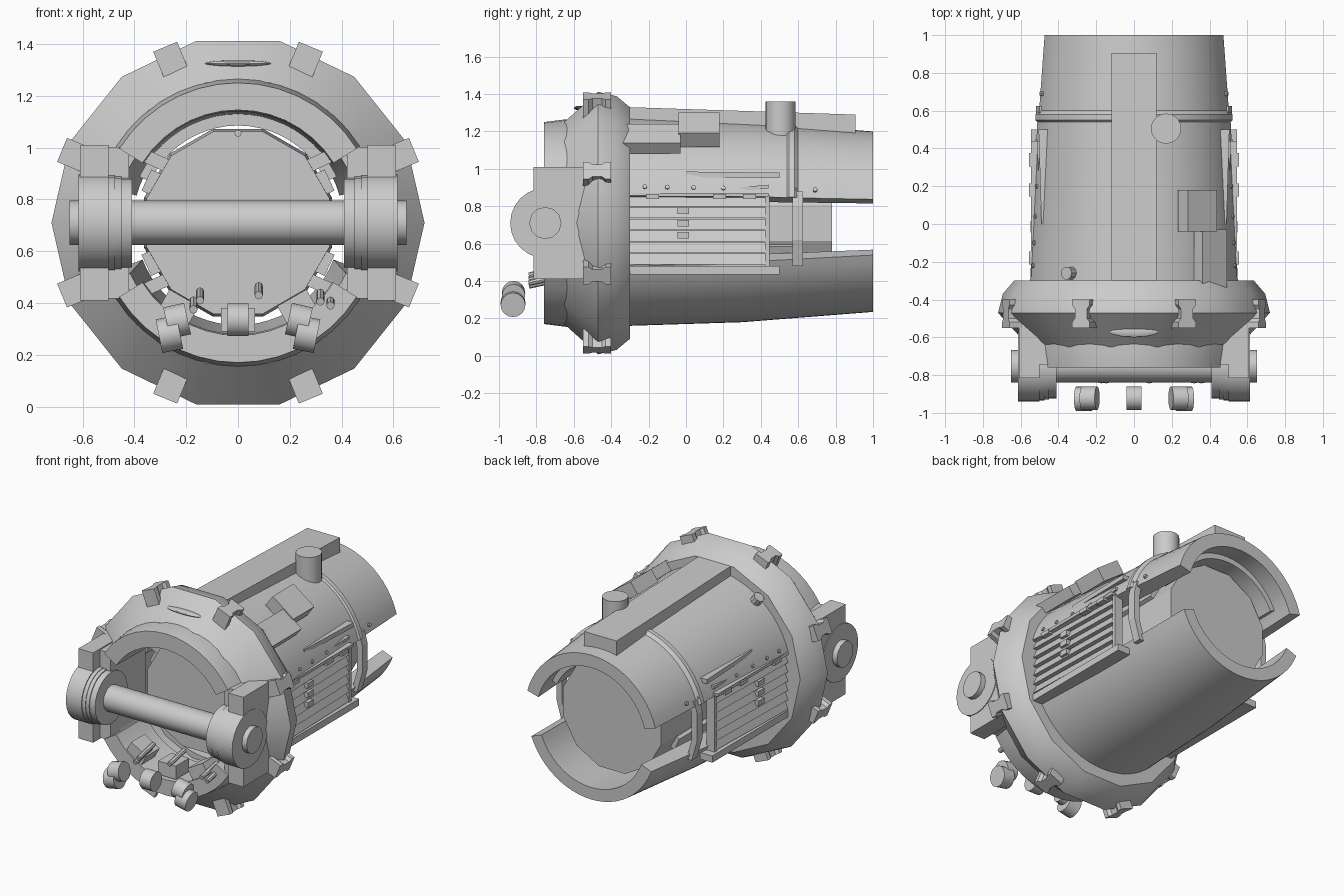
import bpy, bmesh, math
from mathutils import Vector, Matrix

if "Cube" in bpy.data.objects:
    bpy.data.objects.remove(bpy.data.objects["Cube"])

CZ = 0.71  # height of the long axis
grey = bpy.data.materials.new("hull_grey")
grey.diffuse_color = (0.6, 0.6, 0.6, 1)
grey.use_nodes = True
grey.node_tree.nodes["Principled BSDF"].inputs["Base Color"].default_value = grey.diffuse_color


def finish(name, bm, smooth=True):
    bmesh.ops.recalc_face_normals(bm, faces=bm.faces)
    me = bpy.data.meshes.new(name)
    bm.to_mesh(me)
    bm.free()
    me.materials.append(grey)
    ob = bpy.data.objects.new(name, me)
    bpy.context.collection.objects.link(ob)
    if smooth:
        bpy.ops.object.select_all(action='DESELECT')
        bpy.context.view_layer.objects.active = ob
        ob.select_set(True)
        bpy.ops.object.shade_smooth_by_angle(angle=math.radians(31))
    return ob


def box(name, c, s, roll=0.0, pitch=0.0):
    """Box at centre c, size s, rolled about y then pitched about x (degrees)."""
    bm = bmesh.new()
    m = (Matrix.Translation(c) @ Matrix.Rotation(math.radians(roll), 4, 'Y')
         @ Matrix.Rotation(math.radians(pitch), 4, 'X') @ Matrix.Diagonal((*s, 1)))
    bmesh.ops.create_cube(bm, size=1, matrix=m)
    return finish(name, bm, False)


def rod(name, a, b, r, n=16):
    """Cylinder between two points."""
    a, b = Vector(a), Vector(b)
    d = b - a
    bm = bmesh.new()
    m = Matrix.Translation((a + b) / 2) @ d.to_track_quat('Z', 'Y').to_matrix().to_4x4()
    bmesh.ops.create_cone(bm, cap_ends=True, segments=n, radius1=r, radius2=r,
                          depth=d.length, matrix=m)
    return finish(name, bm)


def prism(name, pts, d):
    """Extrude a closed polygon of 3D points by vector d."""
    bm = bmesh.new()
    f = bm.faces.new([bm.verts.new(p) for p in pts])
    g = bmesh.ops.extrude_face_region(bm, geom=[f])
    bmesh.ops.translate(bm, vec=d, verts=[v for v in g['geom'] if isinstance(v, bmesh.types.BMVert)])
    return finish(name, bm, False)


def revolve(name, prof, n, span=None):
    """Turn a closed (y, r) profile about the long axis; span(y) gives start and end angle."""
    bm = bmesh.new()
    rows = []
    for i in range(n + (1 if span else 0)):
        row = []
        for y, r in prof:
            a0, a1 = span(y) if span else (0, 360)
            a = math.radians(a0 + (a1 - a0) * i / n)
            row.append(bm.verts.new((r * math.cos(a), y, CZ + r * math.sin(a))))
        rows.append(row)
    k = len(prof)
    for i in range(n):
        p, q = rows[i], rows[(i + 1) % len(rows)]
        for j in range(k):
            bm.faces.new((p[j], p[(j + 1) % k], q[(j + 1) % k], q[j]))
    if span:
        bm.faces.new(rows[0])
        bm.faces.new(rows[-1])
    return finish(name, bm)


def polar(deg, r, y):
    a = math.radians(deg)
    return Vector((r * math.cos(a), y, CZ + r * math.sin(a)))


# Faceted front ring and its split collar
revolve("front_ring", [(-0.65, 0.555), (-0.47, 0.72), (-0.37, 0.695), (-0.30, 0.635),
                       (-0.30, 0.50), (-0.65, 0.50)], 14)
for nm, lo, hi in (("collar_top", 32, 148), ("collar_bottom", 212, 328)):
    revolve(nm, [(-0.76, 0.54), (-0.64, 0.555), (-0.45, 0.54), (-0.45, 0.43), (-0.76, 0.435)],
            14, lambda y: (lo, hi))
box_lens = bmesh.new()
bmesh.ops.create_uvsphere(box_lens, u_segments=16, v_segments=8, radius=1, matrix=Matrix.Translation(
    (0, -0.57, 1.325)) @ Matrix.Diagonal((0.13, 0.03, 0.012, 1)))
finish("ring_lens", box_lens)

# Waisted clamps around the ring
for i in range(8):
    a = math.radians(22.5 + 45 * i)
    u, t = Vector((math.cos(a), 0, math.sin(a))), Vector((-math.sin(a), 0, math.cos(a)))
    shape = [(-0.05, -0.55), (0.05, -0.55), (0.05, -0.52), (0.035, -0.50), (0.035, -0.45),
             (0.05, -0.43), (0.05, -0.40), (-0.05, -0.40), (-0.05, -0.43), (-0.035, -0.45),
             (-0.035, -0.50), (-0.05, -0.52)]
    base = Vector((0, 0, CZ)) + u * 0.63
    prism("ring_clamp", [base + t * w + Vector((0, y, 0)) for w, y in shape], u * 0.105)

# Tapered hull shells, open at both sides
revolve("shell_top", [(-0.32, 0.57), (0.54, 0.53), (0.55, 0.54), (0.58, 0.54), (0.60, 0.52), (1.0, 0.49),
                      (1.0, 0.405), (-0.32, 0.47)], 24, lambda y: (15, 165))
revolve("shell_bottom", [(-0.32, 0.55), (0.3, 0.53), (1.0, 0.475), (1.0, 0.395), (-0.32, 0.46)], 24,
        lambda y: (205 - (y + 0.3) * 3, 335 + (y + 0.3) * 3))
revolve("shell_inner_band", [(0.70, 0.43), (0.88, 0.42), (0.88, 0.375), (0.70, 0.375)], 20,
        lambda y: (25, 155))

# Spine plate along the top
prism("spine_plate", [(-0.12, -0.32, 1.2), (-0.12, -0.32, 1.33), (-0.12, 0.905, 1.29), (-0.12, 0.905, 1.18)],
      Vector((0.24, 0, 0)))

# Inner core with ribs
bm = bmesh.new()
bmesh.ops.create_cone(bm, cap_ends=True, segments=12, radius1=0.365, radius2=0.375, depth=1.23,
                      matrix=Matrix.Translation((0, 0.165, CZ)) @ Matrix.Rotation(math.radians(-90), 4, 'X')
                      @ Matrix.Rotation(math.radians(15), 4, 'Z'))
finish("core", bm, False)
for d in (25, 155, 205, 335):
    box("core_rib", polar(d, 0.365, 0.1), (0.05, 1.0, 0.09), -d)
    box("core_bracket", polar(d + (12 if d in (25, 205) else -12), 0.40, -0.40), (0.12, 0.06, 0.05), -d)
rod("core_stud", (0, -0.48, 1.055), (0, -0.40, 1.055), 0.014, 8)

# Side machinery, mirrored
for s in (-1, 1):
    for i in range(6):  # louvre slats
        z = 0.515 + 0.062 * i
        prism("louvre_slat", [(s * 0.48, -0.32, z - 0.027), (s * 0.545, -0.32, z - 0.027),
                              (s * 0.52, -0.32, z + 0.031), (s * 0.48, -0.32, z + 0.031)],
              Vector((-s * 0.02, 0.76, 0)))
    box("louvre_backing", (s * 0.475, 0.06, 0.67), (0.02, 0.75, 0.38))
    box("louvre_end", (s * 0.495, 0.435, 0.67), (0.06, 0.025, 0.38))
    box("lower_rail", (s * 0.50, 0.09, 0.458), (0.09, 0.82, 0.045))
    box("upper_rail", (s * 0.525, 0.06, 0.862), (0.04, 0.76, 0.02))
    for z in (0.645, 0.71, 0.775):
        box("louvre_latch", (s * 0.53, -0.015, z), (0.035, 0.06, 0.035))
    for y in (-0.18, 0.18, 0.34):
        box("rail_hinge", (s * 0.535, y, 0.852), (0.04, 0.07, 0.025))
    # bent upright behind the louvres
    prism("upright", [(s * 0.44, 0.57, 0.48), (s * 0.48, 0.57, 0.48), (s * 0.52, 0.57, 0.62),
                      (s * 0.52, 0.57, 0.80), (s * 0.50, 0.57, 0.88), (s * 0.46, 0.57, 0.88),
                      (s * 0.48, 0.57, 0.78), (s * 0.48, 0.57, 0.62)], Vector((0, 0.055, 0)))
    # tapering fin on the shell
    prism("side_fin", [(s * 0.44, 0.0, 0.985), (s * 0.49, 0.0, 0.985), (s * 0.505, 0.5, 0.98),
                       (s * 0.44, 0.5, 0.98)], Vector((0, 0, -0.03)))
    prism("fin_spur", [(s * 0.46, 0.22, 0.895), (s * 0.505, 0.24, 0.897), (s * 0.515, 0.44, 0.915),
                       (s * 0.46, 0.44, 0.915)], Vector((0, 0, -0.02)))
    for y in (-0.22, -0.10, 0.04, 0.20, 0.58, 0.69):  # bolts
        r = 0.57 - 0.05 * (y + 0.3)
        rod("shell_bolt", polar(90 - s * 70, r - 0.04, y), polar(90 - s * 70, r + 0.008, y), 0.012, 8)

    # Pivot housing and stepped drum
    box("pivot_block", (s * 0.555, -0.63, 0.71), (0.11, 0.37, 0.60))
    box("pivot_plate", (s * 0.465, -0.56, 0.71), (0.09, 0.37, 0.585))
    for x0, x1, r in ((0.41, 0.45, 0.172), (0.45, 0.475, 0.178), (0.475, 0.50, 0.182), (0.50, 0.615, 0.188)):
        rod("pivot_drum", (s * x0, -0.752, CZ), (s * x1, -0.752, CZ), r, 24)
    rod("pivot_cap", (s * 0.60, -0.752, CZ), (s * 0.65, -0.752, CZ), 0.086, 12)

    # Outer rollers, each of two offset discs
    rod("outer_roller", (s * 0.195, -0.922, 0.34), (s * 0.275, -0.922, 0.322), 0.062, 16)
    rod("outer_roller_disc", (s * 0.225, -0.925, 0.288), (s * 0.305, -0.925, 0.272), 0.066, 16)

# Cross bar and centre roller
rod("cross_bar", (-0.42, -0.752, CZ), (0.42, -0.752, CZ), 0.086, 12)
rod("centre_roller", (-0.04, -0.922, 0.335), (0.04, -0.922, 0.335), 0.063, 16)

# Control pins inside the lower lip
for x, z in ((-0.172, 0.395), (-0.147, 0.43), (0.08, 0.45), (0.318, 0.425), (0.357, 0.41)):
    rod("control_pin", (x, -0.84, z - 0.02), (x, -0.68, z + 0.015), 0.016, 8)
for x in (-0.23, 0.0, 0.23):
    box("pin_base", (x, -0.68, 0.335 + abs(x) * 0.2), (0.13, 0.14, 0.09), -x * 130)

# Roof fittings
rod("chimney", (0.17, 0.505, 1.15), (0.17, 0.505, 1.36), 0.08, 20)
box("roof_box_rear", (0.335, 0.07, 1.21), (0.19, 0.22, 0.09), 36)
box("roof_box_front", (0.405, -0.19, 1.16), (0.165, 0.32, 0.07), 38)
rod("roof_knob", polar(126, 0.54, -0.26), polar(126, 0.61, -0.26), 0.035, 10)
